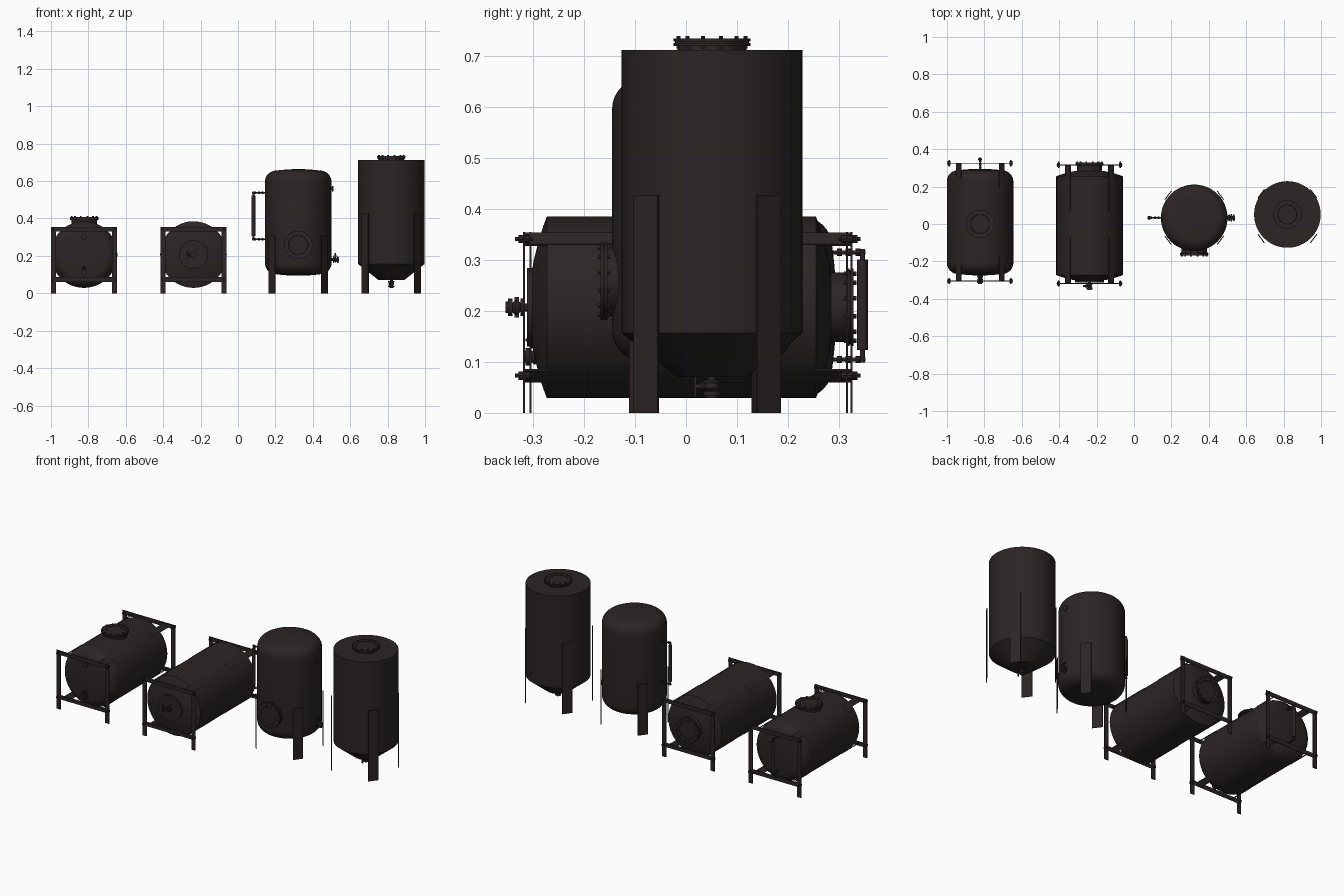
import bpy, bmesh, math
from math import cos, sin, pi, radians
from mathutils import Matrix, Vector

cube = bpy.data.objects.get("Cube")
if cube:
    bpy.data.objects.remove(cube, do_unlink=True)

steel = bpy.data.materials.new("dark brown steel")
steel.use_nodes = True
COLOUR = (0.025, 0.018, 0.018, 1)
steel.diffuse_color = COLOUR
bsdf = steel.node_tree.nodes["Principled BSDF"]
bsdf.inputs["Base Color"].default_value = COLOUR
bsdf.inputs["Roughness"].default_value = 0.6

X, Y, Z = Vector((1, 0, 0)), Vector((0, 1, 0)), Vector((0, 0, 1))
R = 0.178


def frame_at(loc, axis=Z):
    """Matrix whose local z runs along the axis."""
    return Matrix.Translation(loc) @ axis.to_track_quat('Z', 'Y').to_matrix().to_4x4()


def lathe(bm, profile, m, seg=24):
    """Closed surface of revolution from (radius, height) points."""
    rings = []
    for r, h in profile:
        rings.append([bm.verts.new(m @ Vector((r * cos(2 * pi * i / seg), r * sin(2 * pi * i / seg), h)))
                      for i in range(seg)])
    for a, b in zip(rings, rings[1:]):
        for i in range(seg):
            j = (i + 1) % seg
            bm.faces.new((a[i], a[j], b[j], b[i]))
    bm.faces.new(rings[0][::-1])
    bm.faces.new(rings[-1])


def rod(bm, r, h0, h1, m, seg=16):
    lathe(bm, [(r, h0), (r, h1)], m, seg)


def box(bm, size, m):
    bmesh.ops.create_cube(bm, size=1, matrix=m @ Matrix.Diagonal((*size, 1)))


def finish(name, bm):
    bmesh.ops.recalc_face_normals(bm, faces=bm.faces)
    mesh = bpy.data.meshes.new(name)
    bm.to_mesh(mesh)
    bm.free()
    mesh.materials.append(steel)
    ob = bpy.data.objects.new(name, mesh)
    bpy.context.collection.objects.link(ob)
    bpy.ops.object.select_all(action='DESELECT')
    ob.select_set(True)
    bpy.context.view_layer.objects.active = ob
    bpy.ops.object.shade_smooth_by_angle(angle=radians(30))
    return ob


def tank(name, profile, m):
    bm = bmesh.new()
    lathe(bm, profile, m, 48)
    finish(name, bm)


def round_end(half, fillet=0.06, crown=0.008):
    """Half profile: wall, rounded shoulder, slightly crowned head."""
    base = half - fillet - crown
    pts = [(R - fillet + fillet * cos(a), base + fillet * sin(a))
           for a in [i * pi / 16 for i in range(8)]]
    n = R - fillet
    return pts + [(n * k, half - crown * k * k) for k in (1, 0.75, 0.5, 0.25, 0.02)]


def dished_end(half, depth):
    return [(R * k, half - depth * k * k) for k in (1, 0.9, 0.75, 0.5, 0.25, 0.02)]


def mirrored(end):
    return [(r, -h) for r, h in reversed(end)] + end


def manhole(name, loc, axis, neck, bolts=12):
    """Neck, double flange, lid and a ring of bolts; loc lies on the shell."""
    bm = bmesh.new()
    m = frame_at(loc, axis)
    n = neck
    lathe(bm, [(0.068, -0.03), (0.068, n), (0.076, n), (0.076, n + 0.006), (0.073, n + 0.006),
               (0.073, n + 0.008), (0.076, n + 0.008), (0.076, n + 0.014), (0.052, n + 0.014),
               (0.050, n + 0.012), (0.01, n + 0.012)], m, 32)
    for i in range(bolts):
        a = 2 * pi * (i + 0.5) / bolts
        rod(bm, 0.005, n - 0.005, n + 0.019, m @ Matrix.Translation((0.068 * cos(a), 0.068 * sin(a), 0)), 6)
    finish(name, bm)


def valve(name, loc, axis, length, handle):
    """Pipe with two flanges, a ball body, and a lever or stem to one side."""
    bm = bmesh.new()
    m = frame_at(loc, axis)
    L = length
    lathe(bm, [(0.008, -0.03), (0.008, L * 0.2), (0.017, L * 0.2), (0.017, L * 0.34), (0.009, L * 0.34),
               (0.014, L * 0.45), (0.015, L * 0.55), (0.009, L * 0.7), (0.017, L * 0.7),
               (0.017, L * 0.9), (0.011, L * 0.9), (0.011, L)], m)
    side = frame_at(Vector(loc) + axis * L * 0.5, handle)
    rod(bm, 0.005, 0, 0.032, side)
    rod(bm, 0.009, 0.016, 0.021, side)
    box(bm, (0.008, 0.04, 0.005), side @ Matrix.Translation((0, 0, 0.033)))
    finish(name, bm)


def gauge(name, loc, out, z0, z1, reach):
    """Vertical sight tube held off the shell by two short pipes."""
    bm = bmesh.new()
    x, y = loc
    foot = Vector((x, y, 0)) + out * reach
    rod(bm, 0.0105, z0 + 0.018, z1 - 0.014, frame_at(foot))
    rod(bm, 0.005, z0 - 0.006, z1 + 0.006, frame_at(foot))
    for z in (z0, z1):
        arm = frame_at((x, y, z), out)
        rod(bm, 0.004, -0.03, reach + 0.006, arm)
        for k in (0.2, 0.5, 0.85):
            rod(bm, 0.007, reach * k - 0.005, reach * k + 0.005, arm, 8)
    finish(name, bm)


def fitting(name, loc, axis):
    bm = bmesh.new()
    lathe(bm, [(0.009, -0.02), (0.009, 0.006), (0.015, 0.006), (0.015, 0.013), (0.006, 0.013)],
          frame_at(loc, axis), 16)
    finish(name, bm)


def legs(name, x, y, top):
    """Four flat plates standing tangent to the shell."""
    bm = bmesh.new()
    for sx in (-1, 1):
        for sy in (-1, 1):
            m = Matrix.Translation((x + sx * 0.14, y + sy * 0.12, top / 2))
            box(bm, (0.005, 0.058, top), m @ Matrix.Rotation(sx * sy * radians(37), 4, 'Z'))
    finish(name, bm)


def cradle(name, x, y, half, inner):
    """Two flat end frames tied to the shell by four pairs of straps."""
    bm = bmesh.new()
    for sy in (-1, 1):
        fy = y + sy * half
        for sx in (-1, 1):
            box(bm, (0.027, 0.004, 0.355), Matrix.Translation((x + sx * 0.163, fy, 0.1775)))
            for z in (0.073, 0.341):
                up = 1 if z > 0.2 else -1
                # corner bolt
                rod(bm, 0.008, -0.011, 0.011, frame_at((x + sx * 0.165, fy, z), Y), 8)
                rod(bm, 0.004, -0.017, 0.017, frame_at((x + sx * 0.165, fy, z), Y), 8)
                # strap along the shell
                m = Matrix.Translation((x + sx * 0.115, fy - sy * (half - inner) / 2, 0.207 + up * 0.134))
                box(bm, (0.035, half - inner, 0.005), m @ Matrix.Rotation(sx * up * radians(40), 4, 'Y'))
        for z in (0.074, 0.342):
            box(bm, (0.352, 0.004, 0.025), Matrix.Translation((x, fy, z)))
    finish(name, bm)


# Horizontal tank with rounded ends
ax, ay, hz = -0.823, 0.01, 0.207
tank("rounded_horizontal_tank", mirrored(round_end(0.285)), frame_at((ax, ay, hz), Y))
cradle("rounded_tank_cradle", ax, ay, 0.315, 0.18)
manhole("rounded_tank_manhole", (ax, 0, hz + R), Z, 0.008)
valve("rounded_tank_drain_valve", (ax, -0.27, 0.11), -Y, 0.05, Z)
fitting("rounded_tank_front_fitting", (ax, -0.27, 0.30), -Y)
gauge("rounded_tank_sight_gauge", (ax, 0.29), Y, 0.105, 0.315, 0.056)

# Horizontal tank with dished ends
bx, by = -0.238, -0.009
tank("dished_horizontal_tank", mirrored(dished_end(0.299, 0.035)), frame_at((bx, by, hz), Y))
cradle("dished_tank_cradle", bx, by + 0.008, 0.317, 0.07)
manhole("dished_tank_manhole", (bx, 0.285, hz), Y, 0.03)
bm = bmesh.new()
lathe(bm, [(0.077, -0.03), (0.077, 0.012), (0.01, 0.012)], frame_at((bx, -0.3, hz), -Y), 32)
finish("dished_tank_front_plate", bm)
valve("dished_tank_front_valve", (bx, -0.31, hz), -Y, 0.044, -X)

# Upright tank with rounded ends
cx, cy = 0.322, 0.033
tank("rounded_upright_tank", mirrored(round_end(0.285)), frame_at((cx, cy, 0.379)))
legs("rounded_upright_legs", cx, cy, 0.31)
manhole("upright_tank_manhole", (cx, cy - R, 0.258), -Y, 0.009)
gauge("upright_tank_sight_gauge", (cx - R, cy), -X, 0.288, 0.537, 0.062)
valve("upright_tank_side_valve", (cx + R, cy, 0.18), X, 0.04, Z)
fitting("upright_tank_side_fitting", (cx + R - 0.003, cy, 0.56), X)

# Upright tank with flat top and cone bottom
dx, dy = 0.82, 0.051
tank("cone_bottom_tank", [(0.068, 0.07), (R, 0.157), (R, 0.712)], frame_at((dx, dy, 0)))
legs("cone_tank_legs", dx, dy - 0.009, 0.427)
manhole("cone_tank_manhole", (dx, dy, 0.712), Z, 0.008)
valve("cone_tank_drain_valve", (dx, dy, 0.074), -Z, 0.045, -Y)
